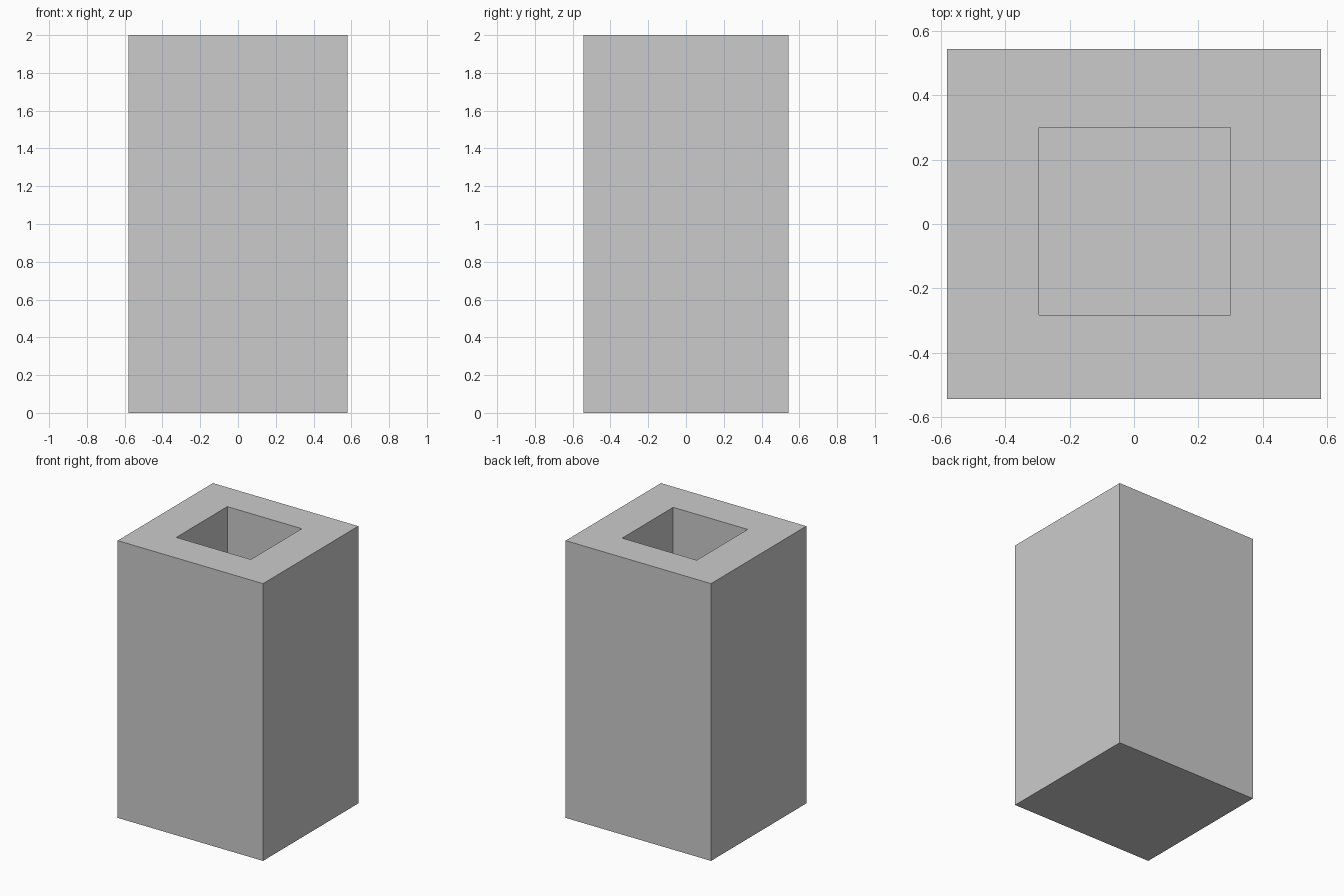
import bpy, bmesh
from mathutils import Vector

if "Cube" in bpy.data.objects:
    bpy.data.objects.remove(bpy.data.objects["Cube"])

W, D, H = 1.16, 1.086, 2.0            # outer block size
X0, X1, Y0, Y1 = -0.295, 0.30, -0.282, 0.299   # opening limits
DEPTH = 1.0                           # depth of the blind shaft

# Outer block
bm = bmesh.new()
bmesh.ops.create_cube(bm, size=1)
for v in bm.verts:
    v.co = Vector((v.co.x * W, v.co.y * D, (v.co.z + 0.5) * H))

# Rim: inset the top face and fit it to the opening
top = max(bm.faces, key=lambda f: f.calc_center_median().z)
bmesh.ops.inset_region(bm, faces=[top], thickness=0.25)
for v in top.verts:
    v.co = Vector((X1 if v.co.x > 0 else X0, Y1 if v.co.y > 0 else Y0, H))

# Shaft: push the inner face down
floor = bmesh.ops.extrude_discrete_faces(bm, faces=[top])["faces"][0]
for v in floor.verts:
    v.co.z = H - DEPTH
bmesh.ops.recalc_face_normals(bm, faces=bm.faces)

mesh = bpy.data.meshes.new("hollow_block")
bm.to_mesh(mesh)
bm.free()
bpy.context.collection.objects.link(bpy.data.objects.new("hollow_block", mesh))
